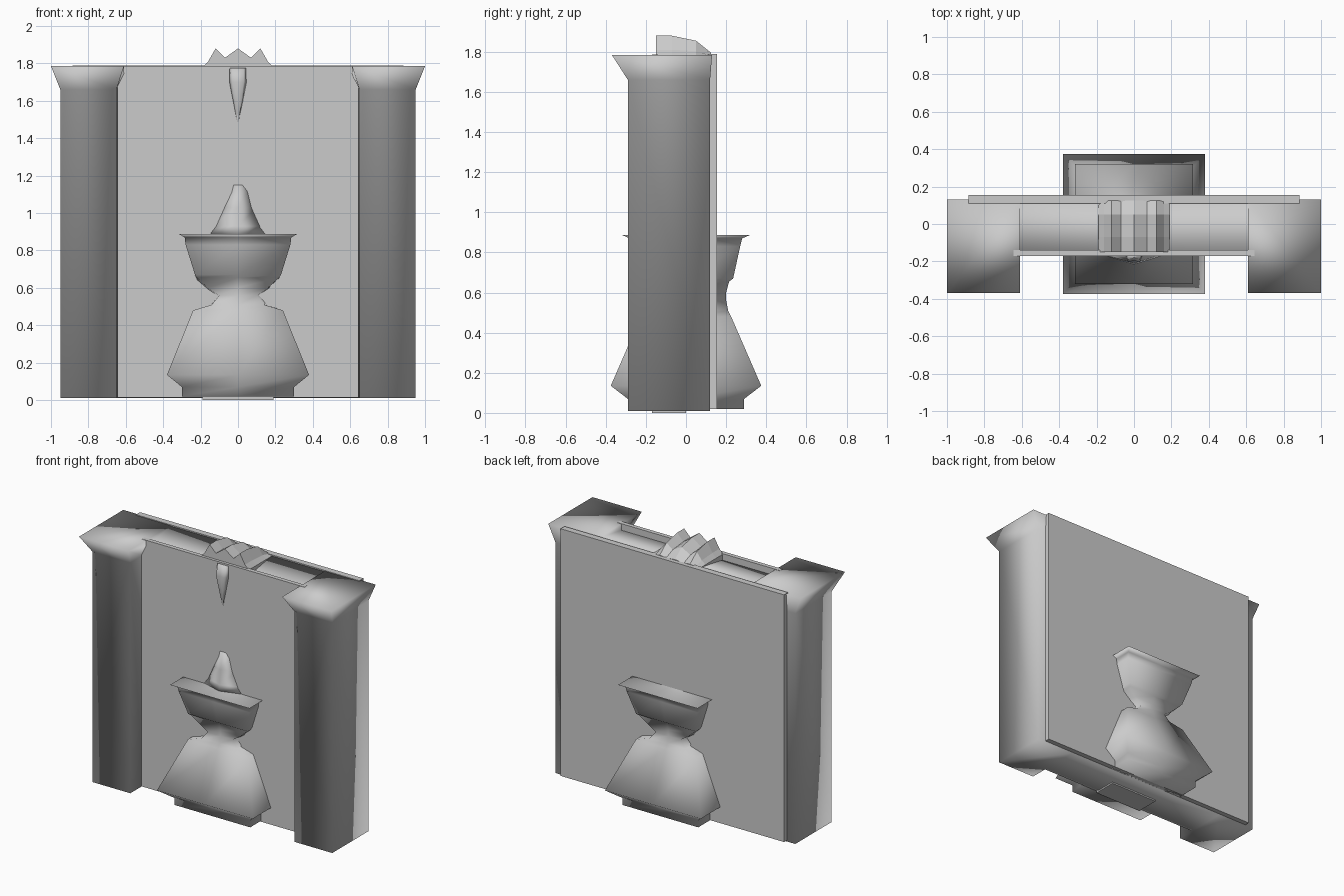
import bpy, bmesh

cube = bpy.data.objects.get("Cube")
if cube:
    bpy.data.objects.remove(cube, do_unlink=True)

stone = bpy.data.materials.new("grey_stone")
stone.use_nodes = True
GREY = (0.6, 0.6, 0.6, 1)
stone.diffuse_color = GREY
stone.node_tree.nodes["Principled BSDF"].inputs["Base Color"].default_value = GREY


def finish(name, bm, smooth):
    bmesh.ops.recalc_face_normals(bm, faces=bm.faces)
    for f in bm.faces:
        f.smooth = smooth
    mesh = bpy.data.meshes.new(name)
    bm.to_mesh(mesh)
    bm.free()
    mesh.materials.append(stone)
    ob = bpy.data.objects.new(name, mesh)
    bpy.context.collection.objects.link(ob)
    return ob


def loft(name, rings, smooth=True, caps=None):
    """Skin closed rings of points; caps lists the index loops closing each end."""
    bm = bmesh.new()
    rows = [[bm.verts.new(p) for p in ring] for ring in rings]
    n = len(rows[0])
    for a, b in zip(rows, rows[1:]):
        for i in range(n):
            j = (i + 1) % n
            bm.faces.new((a[i], a[j], b[j], b[i]))
    for row in (rows[0], rows[-1]):
        for loop in caps or [range(n)]:
            bm.faces.new([row[i] for i in loop])
    return finish(name, bm, smooth)


def box(name, x, y0, y1, z0, z1):
    rings = [[(-x, y0, z), (x, y0, z), (x, y1, z), (-x, y1, z)] for z in (z0, z1)]
    return loft(name, rings, smooth=False)


# Body: two pillars joined by a wall, flaring into capitals
def body_ring(z, outer, inner, front, wall, back, wall_z):
    half = [(outer, back, z), (outer, front, z), (inner, front, z),
            (inner, wall, wall_z), (inner, back, z)]
    right = half
    left = [(-x, y, h) for x, y, h in reversed(half)]
    return right[:4] + left[1:] + [left[0], right[4]]


def ordered(ring):
    # right pillar, wall front, left pillar, then back edge
    return ring[:4] + ring[4:8] + ring[8:]


body = [ordered(body_ring(0.01, .95, .65, -.29, -.15, .12, 0.01)),
        ordered(body_ring(1.66, .95, .65, -.29, -.15, .12, 1.66)),
        ordered(body_ring(1.785, 1.0, .61, -.37, -.14, .13, 1.74))]
loft("pillars_and_wall", body,
     caps=[(0, 1, 2, 3, 9), (3, 4, 8, 9), (4, 5, 6, 7, 8)])

# Flat panels on both faces of the wall
box("front_panel", .645, -.17, -.14, .015, 1.787)
box("back_panel", .885, .11, .155, .02, 1.79)

# Square urn passing through the wall: height, side x, corner x, depth
urn = [(.02, .30, .30, .29), (.07, .30, .30, .29), (.135, .38, .38, .375),
       (.48, .24, .24, .225), (.51, .15, .14, .21), (.56, .17, .10, .20),
       (.60, .215, .16, .20), (.655, .23, .22, .215), (.67, .23, .23, .235),
       (.83, .28, .28, .27), (.87, .285, .285, .28), (.887, .315, .315, .32)]
loft("urn", [[(c, -d, z), (s, 0, z), (c, d, z), (0, d, z),
              (-c, d, z), (-s, 0, z), (-c, -d, z), (0, -d, z)]
             for z, s, c, d in urn])

# Ridged plume rising from the urn on the front panel
loft("plume", [[(-w, -.16, z), (0, ridge, z), (w, -.16, z)]
               for z, w, ridge in [(.885, .18, -.215), (.93, .145, -.21),
                                   (1.03, .10, -.195), (1.15, .07, -.175)]])

# Tapered pendant hanging below the crest
loft("pendant", [[(-w, -.16, z), (-w * .6, y, z), (0, y + .01, z),
                  (w * .6, y, z), (w, -.16, z)]
                 for z, w, y in [(1.775, .05, -.19), (1.70, .05, -.205),
                                 (1.60, .03, -.19), (1.48, .004, -.172)]])

# Three-pointed crest sloping down to the back
points = [(-.19, 0), (-.16, .03), (-.12, .10), (-.07, .05), (0, .10),
          (.07, .05), (.12, .10), (.16, .03), (.19, 0)]
loft("crest", [[(x, y, 1.78 + h * s) for x, h in points] +
               [(.19, y, 1.74), (-.19, y, 1.74)]
               for y, s in [(-.15, 1), (-.07, 1), (.05, .75), (.125, .15)]],
     smooth=False)

# Thin plaque under the wall
box("base_plaque", .19, -.17, 0, 0, .015)
